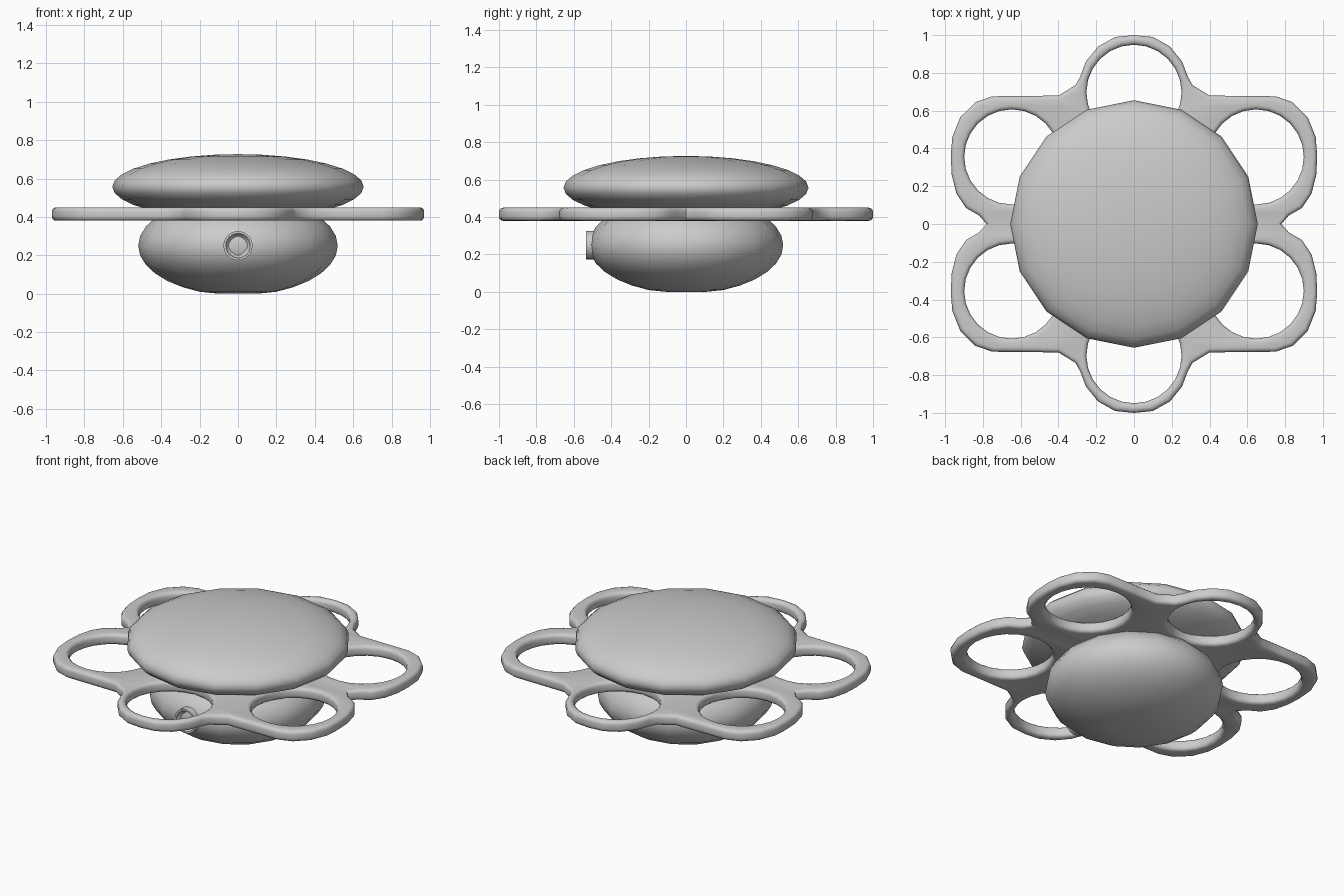
import bpy, bmesh, math
from mathutils import Matrix

if "Cube" in bpy.data.objects:
    bpy.data.objects.remove(bpy.data.objects["Cube"])


def lathe(name, profile, segments, matrix=Matrix()):
    """Revolve an (r, z) profile around z and smooth it."""
    bm = bmesh.new()
    rings = []
    for r, z in profile:
        if r == 0:
            rings.append([bm.verts.new((0, 0, z))] * segments)
        else:
            rings.append([bm.verts.new((r * math.cos(2 * math.pi * i / segments),
                                        r * math.sin(2 * math.pi * i / segments), z))
                          for i in range(segments)])
    for a, b in zip(rings, rings[1:]):
        for i in range(segments):
            j = (i + 1) % segments
            bm.faces.new(list(dict.fromkeys((a[i], a[j], b[j], b[i]))))
    bmesh.ops.recalc_face_normals(bm, faces=bm.faces)
    bm.transform(matrix)
    return finish(name, bm, 50)


def finish(name, bm, angle):
    mesh = bpy.data.meshes.new(name)
    bm.to_mesh(mesh)
    bm.free()
    obj = bpy.data.objects.new(name, mesh)
    bpy.context.collection.objects.link(obj)
    bpy.ops.object.select_all(action='DESELECT')
    obj.select_set(True)
    bpy.context.view_layer.objects.active = obj
    bpy.ops.object.shade_smooth_by_angle(angle=math.radians(angle))
    return obj


def ellipse(radius, height, centre, steps=16):
    pts = []
    for i in range(steps + 1):
        a = -math.pi / 2 + math.pi * i / steps
        r = 0 if i in (0, steps) else radius * math.cos(a)
        pts.append((r, max(0, centre + height * math.sin(a))))
    return pts


# Squashed lower body, flattened at the base
lathe("lower_body", ellipse(0.52, 0.26, 0.25), 16)

# Wide domed cap
lathe("domed_cap", ellipse(0.655, 0.17, 0.557), 16)

# Hollow round spout on the front
lathe("front_spout", [(0, -0.10), (0.076, -0.10), (0.076, 0.0), (0.064, 0.0),
                      (0.058, -0.02), (0.035, -0.035), (0, -0.04)], 24,
      Matrix.Translation((0, -0.535, 0.25)) @ Matrix.Rotation(math.pi / 2, 4, 'X'))

# Flower-shaped plate: mirrored outline with six round holes
quarter = [(0, 1.0), (0.10, 0.99), (0.19, 0.94), (0.255, 0.86), (0.285, 0.78), (0.31, 0.735),
           (0.40, 0.68), (0.56, 0.678), (0.75, 0.676), (0.84, 0.645), (0.92, 0.565),
           (0.962, 0.46), (0.97, 0.36), (0.965, 0.26), (0.94, 0.16), (0.89, 0.085),
           (0.82, 0.045), (0.78, 0)]
half = quarter + [(x, -y) for x, y in quarter[-2::-1]]
outline = half + [(-x, y) for x, y in half[-2:0:-1]]
loops = [outline]
for cx, cy in [(0, 0.697), (0.647, 0.355), (0.647, -0.355),
               (0, -0.697), (-0.647, -0.355), (-0.647, 0.355)]:
    loops.append([(cx + 0.252 * math.sin(math.pi * i / 12),
                   cy + 0.252 * math.cos(math.pi * i / 12)) for i in range(24)])
curve = bpy.data.curves.new("plate_outline", 'CURVE')
curve.dimensions = '2D'
curve.fill_mode = 'BOTH'
curve.bevel_depth = 0.022
curve.offset = -0.022
curve.extrude = 0.013
curve.bevel_resolution = 2
for loop in loops:
    spline = curve.splines.new('POLY')
    spline.points.add(len(loop) - 1)
    spline.use_cyclic_u = True
    for p, (x, y) in zip(spline.points, loop):
        p.co = (x, y, 0, 1)
helper = bpy.data.objects.new("plate_outline", curve)
bpy.context.collection.objects.link(helper)
bm = bmesh.new()
bm.from_mesh(helper.to_mesh())
helper.to_mesh_clear()
bpy.data.objects.remove(helper)
bmesh.ops.remove_doubles(bm, verts=bm.verts, dist=0.0005)
bmesh.ops.recalc_face_normals(bm, faces=bm.faces)
bm.transform(Matrix.Translation((0, 0, 0.415)))
finish("petal_ring_plate", bm, 50)
